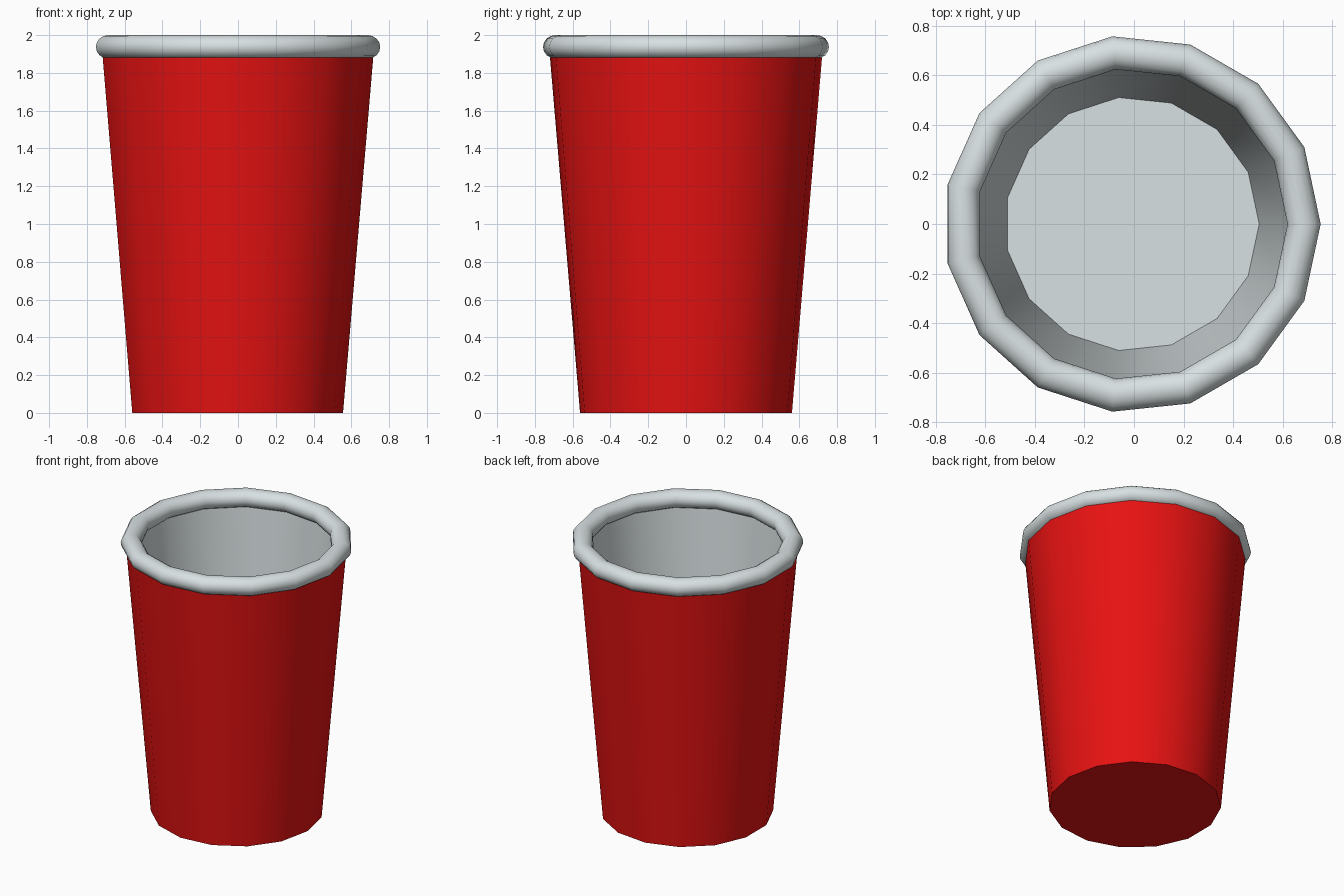
import bpy, bmesh, math

if "Cube" in bpy.data.objects:
    bpy.data.objects.remove(bpy.data.objects["Cube"])

SIDES = 15
OFFSET_X = -0.008  # centres the odd-sided outline on x = 0


def material(name, rgb):
    m = bpy.data.materials.new(name)
    m.diffuse_color = (*rgb, 1)
    m.use_nodes = True
    m.node_tree.nodes["Principled BSDF"].inputs["Base Color"].default_value = m.diffuse_color
    return m


red = material("red", (0.8, 0.006, 0.006))
grey = material("pale grey", (0.69, 0.75, 0.76))


def lathe(name, profile, materials, indices, closed=False):
    """Spin an (r, z) profile; open profiles get n-gon caps at both ends."""
    bm = bmesh.new()
    rings = []
    for r, z in profile:
        rings.append([bm.verts.new((OFFSET_X + r * math.cos(a), r * math.sin(a), z))
                      for a in (math.tau * i / SIDES for i in range(SIDES))])
    count = len(rings) if closed else len(rings) - 1
    for k in range(count):
        lo, hi = rings[k], rings[(k + 1) % len(rings)]
        for i in range(SIDES):
            j = (i + 1) % SIDES
            f = bm.faces.new((lo[i], lo[j], hi[j], hi[i]))
            f.material_index = indices[k % len(indices)]
    if not closed:
        bm.faces.new(rings[0][::-1]).material_index = indices[0]
        bm.faces.new(rings[-1]).material_index = indices[-1]
    bmesh.ops.recalc_face_normals(bm, faces=bm.faces)
    me = bpy.data.meshes.new(name)
    bm.to_mesh(me)
    bm.free()
    for m in materials:
        me.materials.append(m)
    ob = bpy.data.objects.new(name, me)
    bpy.context.collection.objects.link(ob)
    bpy.ops.object.select_all(action='DESELECT')
    ob.select_set(True)
    bpy.context.view_layer.objects.active = ob
    bpy.ops.object.shade_smooth_by_angle(angle=math.radians(35))
    return ob


# Tapered cup: red outside and base, grey lining and floor
lathe("cup_body",
      [(0.564, 0), (0.729, 1.94), (0.672, 1.94), (0.513, 0.06)],
      [red, grey], [0, 1, 1])

# Rolled rim
N = 16
rim = [(0.694 + 0.067 * math.cos(math.tau * k / N),
        1.9375 + 0.0625 * math.sin(math.tau * k / N)) for k in range(N)]
lathe("rolled_rim", rim, [grey], [0], closed=True)
